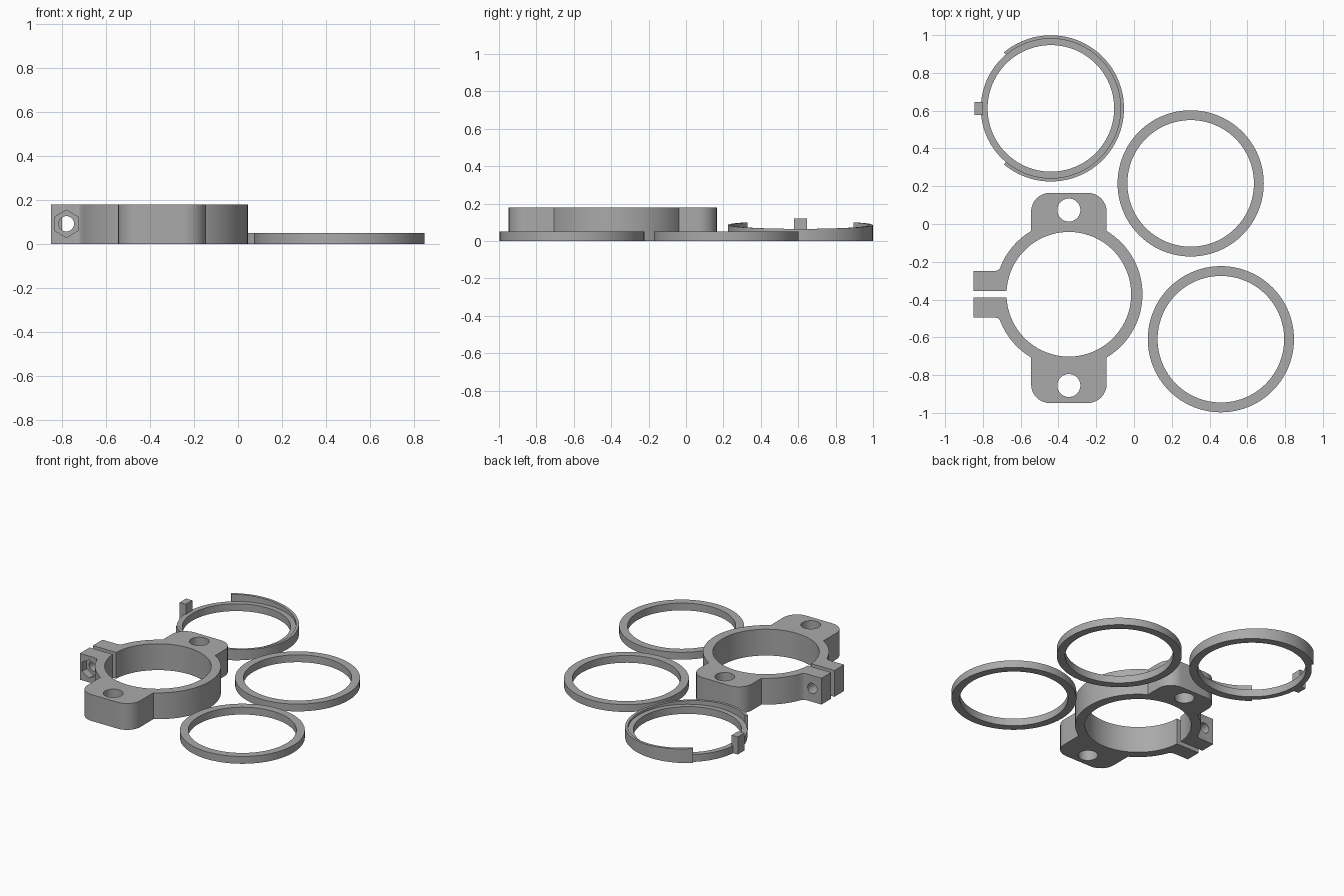
import bpy, bmesh, math
from math import cos, sin, pi, acos, asin
from mathutils import Matrix

if "Cube" in bpy.data.objects:
    bpy.data.objects.remove(bpy.data.objects["Cube"])

grey = bpy.data.materials.new("plain grey")
grey.diffuse_color = (0.4, 0.4, 0.4, 1)
grey.use_nodes = True
grey.node_tree.nodes["Principled BSDF"].inputs["Base Color"].default_value = grey.diffuse_color


def finish(name, bm, smooth=True):
    bmesh.ops.recalc_face_normals(bm, faces=bm.faces)
    me = bpy.data.meshes.new(name)
    bm.to_mesh(me)
    bm.free()
    me.materials.append(grey)
    ob = bpy.data.objects.new(name, me)
    bpy.context.collection.objects.link(ob)
    if smooth:
        shade(ob)
    return ob


def shade(ob):
    bpy.ops.object.select_all(action='DESELECT')
    ob.select_set(True)
    bpy.context.view_layer.objects.active = ob
    bpy.ops.object.shade_smooth_by_angle(angle=math.radians(30))


def arc(cx, cy, r, a0, a1, n):
    return [(cx + r * cos(a0 + (a1 - a0) * i / n),
             cy + r * sin(a0 + (a1 - a0) * i / n)) for i in range(n + 1)]


def band(name, cx, cy, r0, r1, top, a0=0.0, a1=2 * pi, n=96):
    """Rectangular section swept round a centre, top height given per angle."""
    bm = bmesh.new()
    closed = abs(a1 - a0 - 2 * pi) < 1e-6
    rows = []
    for i in range(n if closed else n + 1):
        a = a0 + (a1 - a0) * i / n
        rows.append([bm.verts.new((cx + r * cos(a), cy + r * sin(a), z))
                     for r, z in ((r0, 0), (r1, 0), (r1, top(a)), (r0, top(a)))])
    for i in range(n):
        p, q = rows[i], rows[(i + 1) % len(rows)]
        for k in range(4):
            m = (k + 1) % 4
            bm.faces.new((p[k], q[k], q[m], p[m]))
    if not closed:
        bm.faces.new(rows[0])
        bm.faces.new(rows[-1])
    return finish(name, bm)


def cutter(x, y, z, r, depth, sides, rot):
    bm = bmesh.new()
    bmesh.ops.create_cone(bm, cap_ends=True, segments=sides, radius1=r,
                          radius2=r, depth=depth,
                          matrix=Matrix.Translation((x, y, z)) @ rot)
    ob = finish("hole_cutter", bm, False)
    ob.hide_render = True
    return ob


# Spacer rings
for name, x, y in (("spacer_ring_back", 0.30, 0.215),
                   ("spacer_ring_front", 0.46, -0.61)):
    band(name, x, y, 0.335, 0.387, lambda a: 0.05)

# Indexed ring: flat base, sloping outer wall, pointer tab
RX, RY = -0.44, 0.612
band("index_ring_base", RX, RY, 0.335, 0.371, lambda a: 0.05)
END = math.radians(130)
band("index_ring_wall", RX, RY, 0.369, 0.387,
     lambda a: 0.086 - 0.021 * cos(a), -END, END, 80)
bm = bmesh.new()
bmesh.ops.create_cube(bm, size=1, matrix=Matrix.Translation((-0.822, 0.612, 0.06))
                      @ Matrix.Diagonal((0.046, 0.07, 0.12, 1)))
finish("index_ring_pointer", bm, False)

# Split clamp: half outline from the right side round to the slot
CX, CY, H = -0.345, -0.372, 0.18
RO, RI, TW, FIL, SLOT = 0.39, 0.33, 0.2, 0.1, 0.0175


def half(length):
    a = acos(TW / RO)
    pts = arc(0, 0, RO, 0, a, 20)
    pts += arc(TW - FIL, length - FIL, FIL, 0, pi / 2, 8)
    pts += arc(FIL - TW, length - FIL, FIL, pi / 2, pi, 8)
    pts += arc(0, 0, RO, pi - a, pi - asin(0.16 / RO), 14)
    pts += [(-0.365, 0.137), (-0.375, 0.127), (-0.395, 0.122),
            (-0.505, 0.122), (-0.505, SLOT)]
    return pts


gap = pi - asin(SLOT / RI)
outline = half(0.537) + arc(0, 0, RI, gap, -gap, 80)
outline += [(x, -y) for x, y in reversed(half(0.576)[1:])]
bm = bmesh.new()
face = bm.faces.new([bm.verts.new((CX + x, CY + y, 0)) for x, y in outline])
res = bmesh.ops.extrude_face_region(bm, geom=[face])
bmesh.ops.translate(bm, vec=(0, 0, H),
                    verts=[v for v in res["geom"] if isinstance(v, bmesh.types.BMVert)])
clamp = finish("split_clamp", bm, False)

# Mounting holes, clamp bolt hole and hexagonal nut pocket
flat = Matrix.Identity(4)
along_y = Matrix.Rotation(pi / 2, 4, 'X')
cutters = [cutter(CX, 0.074, 0.09, 0.061, 0.4, 40, flat),
           cutter(CX, -0.855, 0.09, 0.061, 0.4, 40, flat),
           cutter(-0.78, CY, 0.092, 0.035, 0.5, 32, along_y),
           cutter(-0.78, -0.495, 0.092, 0.062, 0.1, 6, along_y)]
bpy.context.view_layer.objects.active = clamp
for c in cutters:
    mod = clamp.modifiers.new("hole", 'BOOLEAN')
    mod.operation = 'DIFFERENCE'
    mod.solver = 'EXACT'
    mod.object = c
    bpy.ops.object.modifier_apply(modifier=mod.name)
    bpy.data.objects.remove(c)
shade(clamp)
